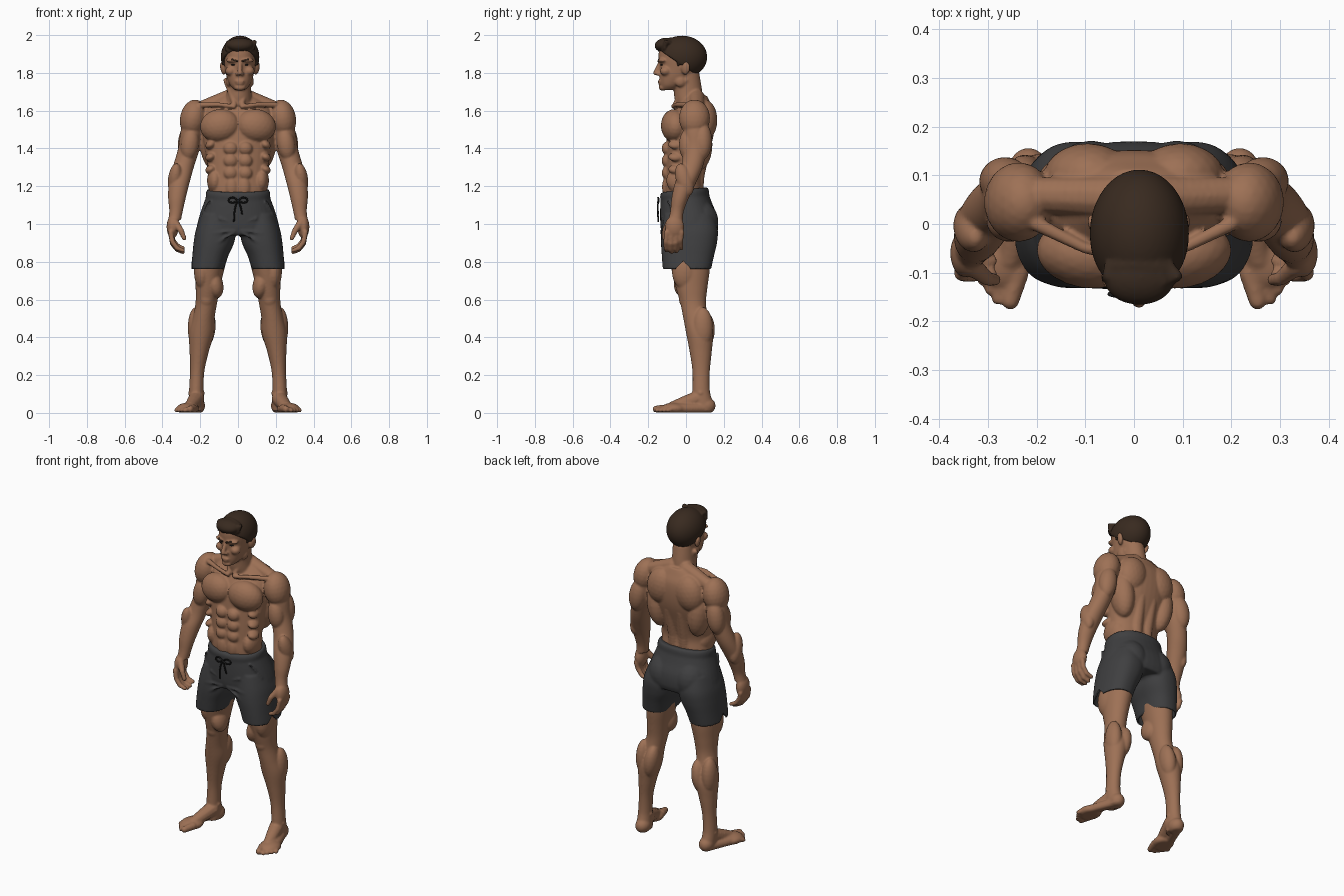
import bpy, bmesh, math, random
from mathutils import Vector, Matrix, Euler

random.seed(4)


def material(name, rgb):
    m = bpy.data.materials.new(name)
    m.diffuse_color = (*rgb, 1)
    return m


SKIN = material("skin", (0.34, 0.165, 0.092))
HAIR = material("dark brown hair", (0.04, 0.023, 0.014))
CLOTH = material("charcoal cloth", (0.05, 0.05, 0.052))
CORD = material("black cord", (0.012, 0.012, 0.012))


def blob(bm, c, r, rot=(0, 0, 0), mirror=True, detail=3):
    """Ellipsoid, mirrored across x by default."""
    for s in ((1, -1) if mirror else (1,)):
        e = Euler((rot[0], rot[1] * s, rot[2] * s)).to_matrix().to_4x4()
        m = Matrix.Translation((c[0] * s, c[1], c[2])) @ e @ Matrix.Diagonal((*r, 1))
        bmesh.ops.create_icosphere(bm, subdivisions=detail, radius=1, matrix=m)


def strand(bm, pts, radii, mirror=True):
    """Round tapered limb made of overlapping balls (merged later by remesh)."""
    for i in range(len(pts) - 1):
        a, b = Vector(pts[i]), Vector(pts[i + 1])
        n = max(2, int((b - a).length / (0.4 * min(radii[i:i + 2]))))
        for k in range(n + 1):
            r = radii[i] + (radii[i + 1] - radii[i]) * k / n
            blob(bm, a.lerp(b, k / n), (r, r, r), mirror=mirror, detail=2)


def loft(bm, rings, mirror=True, power=2.0, seg=40, sub=6):
    """Skin over level rings (z, x, y, rx, ry), smoothly interpolated."""
    R = [Vector(r) for r in rings]
    R = [R[0]] + R + [R[-1]]
    path = []
    for i in range(1, len(R) - 2):
        a, b, c, d = R[i - 1:i + 3]
        for k in range(sub):
            t = k / sub
            path.append(0.5 * (2 * b + (c - a) * t + (2 * a - 5 * b + 4 * c - d) * t ** 2
                               + (3 * b - a - 3 * c + d) * t ** 3))
    path.append(R[-1])
    for s in ((1, -1) if mirror else (1,)):
        loops = []
        for z, x, y, rx, ry in path:
            loop = []
            for j in range(seg):
                u = 2 * math.pi * j / seg
                cu, su = math.cos(u), math.sin(u)
                px = math.copysign(abs(cu) ** (2 / power), cu) * rx
                py = math.copysign(abs(su) ** (2 / power), su) * ry
                loop.append(bm.verts.new((x * s + px, y + py, z)))
            loops.append(loop)
        for p, q in zip(loops, loops[1:]):
            for j in range(seg):
                bm.faces.new((p[j], p[(j + 1) % seg], q[(j + 1) % seg], q[j]))
        bm.faces.new(loops[0])
        bm.faces.new(loops[-1])


def finish(bm, name, mat, voxel=0, smooth=4):
    bmesh.ops.recalc_face_normals(bm, faces=bm.faces)
    me = bpy.data.meshes.new(name)
    bm.to_mesh(me)
    bm.free()
    me.materials.append(mat)
    me.shade_smooth()
    ob = bpy.data.objects.new(name, me)
    bpy.context.collection.objects.link(ob)
    if voxel:
        m = ob.modifiers.new("merge", 'REMESH')
        m.mode, m.voxel_size, m.use_smooth_shade = 'VOXEL', voxel, True
        m = ob.modifiers.new("soften", 'SMOOTH')
        m.factor, m.iterations = 0.5, smooth
    return ob


# ---- body: torso ----
b = bmesh.new()
loft(b, [(1.05, 0, 0, .14, .10), (1.17, 0, -.012, .155, .104), (1.25, 0, -.014, .153, .098),
         (1.35, 0, .002, .168, .110), (1.45, 0, .02, .185, .122), (1.53, 0, .03, .19, .122),
         (1.60, 0, .042, .175, .105), (1.65, 0, .05, .13, .075), (1.68, 0, .05, .08, .06)],
     mirror=False, power=2.2)
loft(b, [(1.60, 0, .03, .08, .075), (1.66, 0.003, .015, .07, .075), (1.71, .006, .01, .064, .075),
         (1.80, .01, .0, .062, .07)], mirror=False)                     # neck
blob(b, (.097, -.062, 1.52), (.105, .07, .088), (0, .15, .15))          # chest
blob(b, (.14, .065, 1.42), (.063, .075, .14), (0, .12, 0))              # lats
blob(b, (.095, .098, 1.55), (.09, .068, .11), (0, -.2, 0))              # shoulder blades
strand(b, [(.045, .055, 1.67), (.2, .06, 1.612)], [.045, .038])         # trapezius
strand(b, [(.035, .055, 1.17), (.036, .062, 1.26), (.04, .1, 1.42)], [.038, .038, .035])
strand(b, [(.062, 0, 1.76), (.018, -.06, 1.63)], [.016, .012])          # neck cords
strand(b, [(.022, -.068, 1.622), (.1, -.05, 1.632), (.2, .0, 1.63)], [.012, .012, .016])
for z in (1.40, 1.335, 1.27):                                           # abdominals
    blob(b, (.039, -.099, z), (.038, .03, .036))
    blob(b, (.145, -.055, z + .02), (.03, .04, .022), (0, .5, 0))
blob(b, (.033, -.097, 1.195), (.036, .03, .06))
blob(b, (.122, -.03, 1.23), (.042, .075, .07))                          # obliques

# ---- body: arms and hands ----
blob(b, (.237, .045, 1.56), (.07, .082, .10), (0, -.2, 0))              # deltoid
loft(b, [(1.60, .225, .045, .045, .06), (1.5, .245, .05, .057, .066), (1.4, .26, .05, .057, .062),
         (1.3, .29, .03, .056, .058), (1.22, .311, -.002, .055, .056), (1.14, .323, -.03, .047, .046),
         (1.07, .328, -.047, .036, .036), (1.02, .336, -.055, .034, .038)])
blob(b, (.255, .008, 1.42), (.048, .045, .085), (0, -.15, 0))           # biceps
blob(b, (.265, .088, 1.44), (.052, .05, .10), (0, -.15, 0))             # triceps
blob(b, (.333, -.008, 1.235), (.038, .045, .09), (.3, -.1, 0))          # forearm
blob(b, (.346, -.06, .985), (.032, .05, .062))                          # palm
for k in range(4):                                                      # fingers
    y, e = -.102 + .026 * k, (.0, -.008, -.004, .012)[k]
    strand(b, [(.356, y, .955), (.347, y - .004, .905 + e), (.322, y - .004, .872 + e),
               (.292, y, .86 + e)], [.0155, .0145, .0135, .012])
strand(b, [(.335, -.085, 1.01), (.302, -.112, .965), (.285, -.115, .925)], [.022, .016, .013])

# ---- body: legs and feet ----
loft(b, [(.95, .12, .02, .085, .11), (.85, .135, .02, .085, .11), (.75, .15, .025, .075, .10),
         (.66, .16, .03, .064, .083), (.58, .168, .038, .057, .068), (.50, .182, .052, .058, .066),
         (.42, .193, .072, .066, .071), (.32, .206, .078, .05, .058), (.22, .216, .08, .038, .046),
         (.12, .221, .08, .038, .046), (.06, .22, .085, .04, .055), (.01, .22, .09, .038, .058)])
blob(b, (.167, -.002, .605), (.04, .036, .05))                          # knee
blob(b, (.122, -.005, .68), (.044, .06, .075), (0, .2, 0))              # inner thigh
blob(b, (.188, -.005, .75), (.045, .07, .10))                           # outer thigh
blob(b, (.163, .098, .44), (.043, .055, .10), (0, -.15, 0))             # calf
blob(b, (.224, .088, .45), (.042, .055, .11))
blob(b, (.22, .077, .105), (.045, .025, .024))                          # ankle bones
blob(b, (.217, .105, .038), (.043, .052, .045))                         # heel
strand(b, [(.22, .06, .075), (.236, .0, .055), (.255, -.07, .032)], [.043, .038, .03])
blob(b, (.267, -.065, .022), (.06, .07, .032), (0, 0, .25))             # ball of foot
strand(b, [(.232, .09, .025), (.285, -.04, .022)], [.03, .028])
strand(b, [(.238, -.10, .024), (.254, -.158, .02)], [.023, .019])       # big toe
for k in range(4):
    strand(b, [(.262 + .016 * k, -.1 + .014 * k, .026), (.281 + .015 * k, -.155 + .02 * k, .014)],
           [.015, .0125])

# ---- body: head ----
h = bmesh.new()
loft(h, [(1.71, 0, -.092, .028, .036), (1.735, 0, -.075, .052, .062), (1.78, 0, -.05, .07, .09),
         (1.83, 0, -.03, .08, .108), (1.88, 0, -.025, .086, .12), (1.93, 0, -.025, .084, .115),
         (1.965, 0, -.025, .06, .085), (1.98, 0, -.025, .03, .045)], mirror=False, power=2.15)
strand(h, [(0, -.138, 1.853), (0, -.160, 1.80)], [.011, .0145], mirror=False)   # nose
blob(h, (.013, -.147, 1.795), (.012, .014, .010))
blob(h, (.036, -.128, 1.866), (.04, .02, .012), (0, 0, .25))            # brow ridge
blob(h, (.05, -.108, 1.81), (.028, .03, .025))                          # cheekbones
blob(h, (0, -.136, 1.756), (.027, .014, .007), mirror=False)            # lips
blob(h, (0, -.134, 1.743), (.023, .014, .007), mirror=False)
blob(h, (0, -.122, 1.722), (.03, .022, .017), mirror=False)             # chin
blob(h, (.056, -.03, 1.755), (.018, .03, .03))                          # jaw corners
blob(h, (.09, -.002, 1.825), (.013, .024, .036), (-.15, .15, -.3))      # ears
bmesh.ops.translate(h, verts=h.verts, vec=(.01, 0, 0))
tmp = bpy.data.meshes.new("head_part")
h.to_mesh(tmp)
h.free()
b.from_mesh(tmp)
bpy.data.meshes.remove(tmp)
for v in b.verts:                                                       # flat soles
    v.co.z = max(v.co.z, 0.001)
finish(b, "body", SKIN, .0058, 4)

# ---- hair ----
b = bmesh.new()
blob(b, (0, -.02, 1.88), (.102, .132, .113), mirror=False, detail=4)
cut = bmesh.ops.bisect_plane(b, geom=b.verts[:] + b.edges[:] + b.faces[:], plane_co=(0, 0, 1.822),
                             plane_no=(0, .67, 1), clear_inner=True)
bmesh.ops.holes_fill(b, edges=[e for e in cut["geom_cut"] if isinstance(e, bmesh.types.BMEdge)])
blob(b, (0, -.115, 1.945), (.072, .052, .036), (.2, 0, 0), mirror=False)
strand(b, [(.086, -.04, 1.90), (.081, -.04, 1.84)], [.014, .009])       # sideburns
for k in range(11):                                                     # swept locks
    x = -.07 + .014 * k
    j = random.uniform(-.012, .012)
    strand(b, [(x, -.148 + abs(x) * .5, 1.925 + j), (x + .006, -.135 + abs(x) * .4, 1.958 + j / 2),
               (x * .9, -.085, 1.974 - x * x * 4)], [.009, .013, .010], mirror=False)
bmesh.ops.translate(b, verts=b.verts, vec=(.011, 0, .004))
finish(b, "hair", HAIR, .0055, 3)

# ---- eyes and eyebrows ----
b = bmesh.new()
blob(b, (.033, -.126, 1.843), (.013, .010, .005))
bmesh.ops.translate(b, verts=b.verts, vec=(.01, 0, 0))
finish(b, "eyes", CORD)
b = bmesh.new()
strand(b, [(.014, -.146, 1.862), (.04, -.142, 1.870), (.064, -.118, 1.866)], [.005, .006, .004])
bmesh.ops.translate(b, verts=b.verts, vec=(.01, 0, 0))
finish(b, "eyebrows", HAIR)

# ---- shorts ----
b = bmesh.new()
loft(b, [(1.182, 0, -.008, .163, .122), (1.165, 0, -.008, .170, .129), (1.142, 0, -.006, .171, .129),
         (1.13, 0, -.004, .174, .131), (1.05, 0, .013, .202, .15), (.98, 0, .018, .219, .152),
         (.94, 0, .018, .215, .14)], mirror=False, power=2.25)
LEG = [(1.05, .11, .015, .085, .13), (.97, .117, .02, .106, .148), (.90, .128, .016, .107, .148),
       (.83, .147, .01, .095, .138), (.762, .161, .005, .088, .128)]
loft(b, LEG, power=2.35)
blob(b, (.088, .06, 1.01), (.10, .112, .12))                            # seat
for x, z, dz in ((.11, .90, 0), (.13, .95, .01), (.10, 1.03, .05)):     # cloth folds
    strand(b, [(.02, -.128, .955 + dz), (x, -.129, z)], [.008, .004])
strand(b, [(.15, -.10, 1.13), (.196, -.045, 1.03)], [.006, .005])       # pocket edge
for v in b.verts:                                                       # waist rises at the back
    if v.co.z > 1.1:
        v.co.z += .11 * v.co.y * min(1, (v.co.z - 1.1) / .04)
shorts = finish(b, "shorts", CLOTH, .007, 3)

# cutters: hollow leg openings and side slits
b = bmesh.new()
loft(b, [(.87, .14, .012, .085, .122), (.80, .154, .008, .081, .122), (.73, .168, .003, .079, .119)],
     power=2.35)
hollow = finish(b, "leg_opening_cutter", CLOTH)
b = bmesh.new()
for s in (1, -1):
    m = Matrix.Translation((.25 * s, -.015, .765)) @ Matrix.Rotation(math.pi / 4, 4, 'X')
    bmesh.ops.create_cube(b, size=1, matrix=m @ Matrix.Diagonal((.12, .055, .055, 1)))
slit = finish(b, "side_slit_cutter", CLOTH)
for c in (hollow, slit):
    c.hide_render = True
    c.hide_set(True)
    m = shorts.modifiers.new("cut", 'BOOLEAN')
    m.operation, m.object, m.solver = 'DIFFERENCE', c, 'EXACT'


# ---- drawstring ----
def cord(name, pts, r=.0045):
    cu = bpy.data.curves.new(name, 'CURVE')
    cu.dimensions, cu.bevel_depth, cu.bevel_resolution = '3D', r, 2
    cu.use_fill_caps = True
    sp = cu.splines.new('BEZIER')
    sp.bezier_points.add(len(pts) - 1)
    for p, co in zip(sp.bezier_points, pts):
        p.co = co
        p.handle_left_type = p.handle_right_type = 'AUTO'
    cu.materials.append(CORD)
    bpy.context.collection.objects.link(bpy.data.objects.new(name, cu))


for s, side in ((1, "left"), (-1, "right")):
    cord("bow_loop_" + side, [(0, -.145, 1.125), (.03 * s, -.148, 1.14), (.05 * s, -.144, 1.125),
                              (.03 * s, -.148, 1.113), (0, -.147, 1.125)])
    cord("cord_end_" + side, [(0, -.145, 1.125), (.014 * s, -.150, 1.09), (.022 * s, -.146, 1.03 + .02 * s)])
